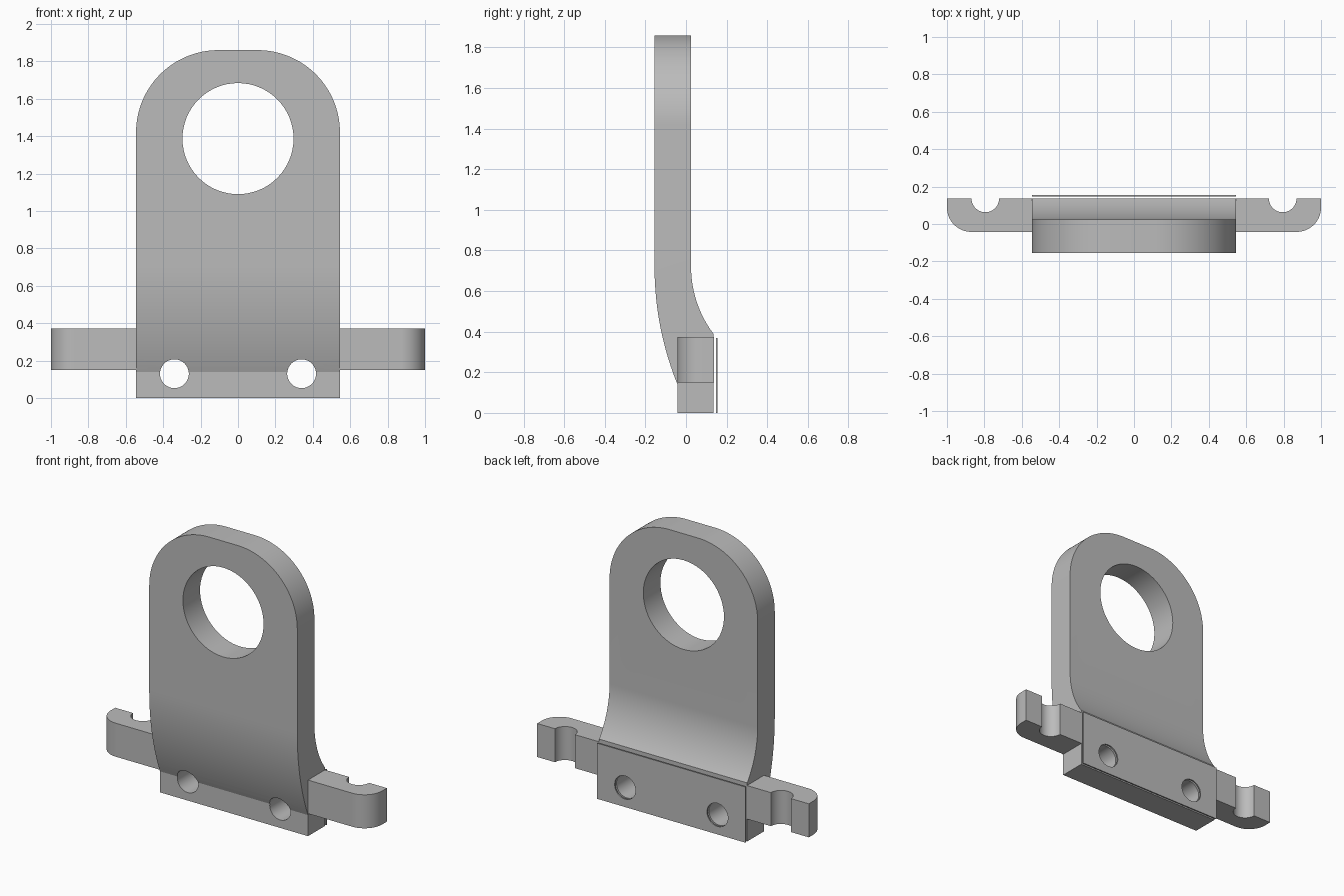
import bpy, bmesh
from math import sin, cos, pi, radians, sqrt

cube = bpy.data.objects.get("Cube")
if cube:
    bpy.data.objects.remove(cube, do_unlink=True)

grey = bpy.data.materials.new("light grey")
grey.use_nodes = True
colour = (0.5, 0.5, 0.5, 1)
grey.diffuse_color = colour
grey.node_tree.nodes["Principled BSDF"].inputs["Base Color"].default_value = colour


def arc(cx, cy, r, start, end, n=24):
    angles = [radians(start + (end - start) * i / n) for i in range(n + 1)]
    return [(cx + r * cos(a), cy + r * sin(a)) for a in angles]


def prism(name, outline, axis, low, high):
    """Extrude a flat outline along one axis."""
    place = {"X": lambda p, d: (d, p[0], p[1]),
             "Y": lambda p, d: (p[0], d, p[1]),
             "Z": lambda p, d: (p[0], p[1], d)}[axis]
    bm = bmesh.new()
    base = bm.faces.new([bm.verts.new(place(p, low)) for p in outline])
    moved = bmesh.ops.extrude_face_region(bm, geom=[base])["geom"]
    shift = place((0, 0), high - low)
    bmesh.ops.translate(bm, vec=shift,
                        verts=[v for v in moved if isinstance(v, bmesh.types.BMVert)])
    bmesh.ops.recalc_face_normals(bm, faces=bm.faces)
    mesh = bpy.data.meshes.new(name)
    bm.to_mesh(mesh)
    bm.free()
    mesh.materials.append(grey)
    obj = bpy.data.objects.new(name, mesh)
    bpy.context.collection.objects.link(obj)
    return obj


def activate(obj):
    bpy.ops.object.select_all(action="DESELECT")
    obj.select_set(True)
    bpy.context.view_layer.objects.active = obj


def combine(obj, cutter, operation):
    activate(obj)
    mod = obj.modifiers.new(operation.lower(), "BOOLEAN")
    mod.operation, mod.solver, mod.object = operation, "EXACT", cutter
    bpy.ops.object.modifier_apply(modifier=mod.name)
    bpy.data.objects.remove(cutter, do_unlink=True)


def drill(obj, x, z, r):
    hole = arc(x, z, r, 0, 360, 64)[:-1]
    combine(obj, prism("hole_cutter", hole, "Y", -0.5, 0.5), "DIFFERENCE")


def bend(y0, dy, z_start, z_end, n=20):
    """Arc that leaves the vertical at z_start and moves back by dy at z_end."""
    dz = z_start - z_end
    r = (dz * dz + dy * dy) / (2 * dy)
    steps = [dz * i / n for i in range(n + 1)]
    return [(y0 + r - sqrt(r * r - d * d), z_start - d) for d in steps]


HALF, TOP, ROUND = 0.545, 1.86, 0.44
FRONT, BACK, THICK = -0.155, 0.135, 0.18
BEND_TOP = 0.72

# Bent plate: side profile trimmed to the rounded front outline
front_curve = bend(FRONT, 0.113, BEND_TOP, 0.14)
back_curve = bend(FRONT + THICK, BACK - FRONT - THICK, BEND_TOP, 0.39)
profile = ([(FRONT, TOP)] + front_curve + [(front_curve[-1][0], 0), (BACK, 0)]
           + back_curve[::-1] + [(FRONT + THICK, TOP)])
plate = prism("bent_plate", profile, "X", -HALF, HALF)

cx, cz = HALF - ROUND, TOP - ROUND
for side in (1, -1):
    corner = arc(cx, cz, ROUND, 0, 90, 32) + [(cx, TOP + 0.1), (HALF + 0.1, TOP + 0.1), (HALF + 0.1, cz)]
    corner = [(side * x, z) for x, z in corner]
    combine(plate, prism("corner_cutter", corner, "Y", -0.5, 0.5), "DIFFERENCE")
drill(plate, 0, 1.387, 0.297)

# Thin backing strip standing just behind the foot
strip = prism("backing_strip", [(-HALF, 0), (HALF, 0), (HALF, 0.37), (-HALF, 0.37)],
              "Y", 0.147, 0.155)

# Bolt holes through foot and strip
for part in (plate, strip):
    for x in (-0.34, 0.34):
        drill(part, x, 0.13, 0.077)

# Side arms with a rounded front corner and a notch in the back
arm_outline = ([(HALF, -0.042)] + arc(0.87, 0.088, 0.13, -90, 0)
               + [(1, 0.137)] + arc(0.795, 0.137, 0.074, 0, -180) + [(HALF, 0.137)])
arms = [prism(name, [(s * x, y) for x, y in arm_outline], "Z", 0.15, 0.373)
        for name, s in (("left_arm", 1), ("right_arm", -1))]

for part in [plate, strip] + arms:
    activate(part)
    bpy.ops.object.shade_smooth_by_angle(angle=radians(15))
